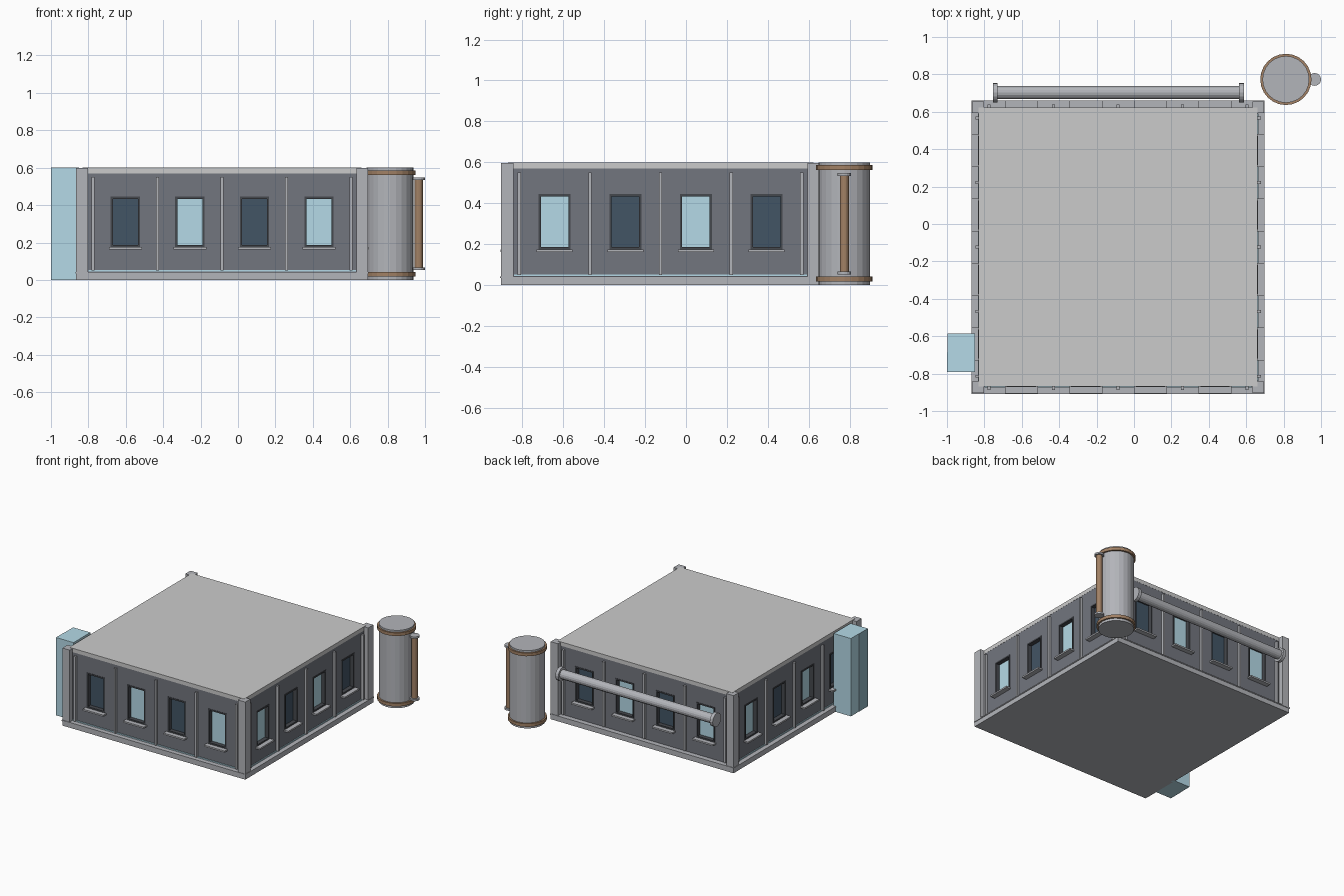
import bpy, bmesh, math
from mathutils import Matrix, Vector

if "Cube" in bpy.data.objects:
    bpy.data.objects.remove(bpy.data.objects["Cube"])

CENTRE = Vector((-0.085, -0.124, 0))
BARS = [-0.69, -0.345, 0, 0.345, 0.69]
WINDOWS = [-0.5175, -0.1725, 0.1725, 0.5175]
HALF_W, Z0, Z1 = 0.078, 0.175, 0.445
WALL, INNER = 0.745, 0.712


def material(name, rgb):
    m = bpy.data.materials.new(name)
    m.diffuse_color = (*rgb, 1)
    m.use_nodes = True
    m.node_tree.nodes["Principled BSDF"].inputs["Base Color"].default_value = m.diffuse_color
    return m


WALL_M = material("slate", (0.17, 0.18, 0.21))
TRIM_M = material("pale_metal", (0.45, 0.46, 0.49))
FRAME_M = material("charcoal", (0.06, 0.065, 0.075))
LIGHT_M = material("light_glass", (0.46, 0.70, 0.80))
SHADE_M = material("shaded_glass", (0.28, 0.47, 0.55))
DARK_M = material("dark_glass", (0.055, 0.09, 0.13))
COPPER_M = material("copper", (0.36, 0.22, 0.13))


def finish(name, bm, mat=None):
    me = bpy.data.meshes.new(name)
    bm.to_mesh(me)
    bm.free()
    ob = bpy.data.objects.new(name, me)
    bpy.context.collection.objects.link(ob)
    if mat:
        me.materials.append(mat)
    return ob


def boxes(name, spans, mat=None, xf=Matrix()):
    """One object made of boxes given as (x0, x1, y0, y1, z0, z1)."""
    bm = bmesh.new()
    for x0, x1, y0, y1, z0, z1 in spans:
        m = Matrix.Translation(((x0 + x1) / 2, (y0 + y1) / 2, (z0 + z1) / 2))
        m = m @ Matrix.Diagonal((x1 - x0, y1 - y0, z1 - z0, 1))
        bmesh.ops.create_cube(bm, size=1, matrix=xf @ m)
    return finish(name, bm, mat)


def cylinder(name, a, b, r, mat=None, sides=24):
    a, b = Vector(a), Vector(b)
    bm = bmesh.new()
    m = Matrix.Translation((a + b) / 2) @ (b - a).to_track_quat('Z', 'Y').to_matrix().to_4x4()
    bmesh.ops.create_cone(bm, cap_ends=True, segments=sides, radius1=r, radius2=r,
                          depth=(b - a).length, matrix=m)
    return finish(name, bm, mat)


def square(name, half, z0, z1, mat=None):
    return boxes(name, [(-half, half, -half, half, z0, z1)], mat, Matrix.Translation(CENTRE))


# Stacked floor, core and roof
square("base_slab", 0.780, 0.0, 0.035, TRIM_M)
square("base_ledge", 0.784, 0.035, 0.043, TRIM_M)
square("inner_core", 0.705, 0.04, 0.57, WALL_M)
square("roof_slab", 0.746, 0.57, 0.60)

# Four identical walls, with the glass order alternating round the building
for i, side in enumerate(("front", "right", "back", "left")):
    xf = Matrix.Translation(CENTRE) @ Matrix.Rotation(i * math.pi / 2, 4, 'Z')
    edges = [-0.74] + [e for w in WINDOWS for e in (w - HALF_W, w + HALF_W)] + [0.74]
    wall = [(-0.74, 0.74, -WALL, -INNER, 0.04, Z0), (-0.74, 0.74, -WALL, -INNER, Z1, 0.57)]
    wall += [(edges[k], edges[k + 1], -WALL, -INNER, Z0, Z1) for k in range(0, 10, 2)]
    boxes(side + "_wall", wall, WALL_M, xf)
    boxes(side + "_wall_bars",
          [(b - 0.008, b + 0.008, -0.763, -WALL, 0.05, 0.55) for b in BARS], TRIM_M, xf)
    boxes(side + "_sills",
          [(w - 0.088, w + 0.088, -0.783, -0.72, 0.163, Z0) for w in WINDOWS], TRIM_M, xf)
    frames = []
    for w in WINDOWS:
        l, r, t = w - HALF_W, w + HALF_W, 0.011
        frames += [(l, l + t, -0.748, -INNER, Z0, Z1), (r - t, r, -0.748, -INNER, Z0, Z1),
                   (l + t, r - t, -0.748, -INNER, Z0, Z0 + t),
                   (l + t, r - t, -0.748, -INNER, Z1 - t, Z1)]
    boxes(side + "_window_frames", frames, FRAME_M, xf)
    for k, w in enumerate(WINDOWS):
        boxes(f"{side}_glass_{k + 1}", [(w - 0.067, w + 0.067, -0.716, -0.70, Z0 + 0.01, Z1 - 0.01)],
              LIGHT_M if (i + k) % 2 else DARK_M, xf)
    # corner post at the left end of each wall
    boxes(side + "_corner_post", [(-0.780, -0.718, -0.780, -0.718, 0.04, 0.598)], TRIM_M, xf)
    if side != "back":
        boxes(side + "_light_strip", [(-0.715, 0.715, -0.750, -WALL, 0.044, 0.053)], LIGHT_M, xf)

# Glass lift shaft on the left side
boxes("lift_shaft", [(-0.997, -0.85, -0.79, -0.585, 0, 0.6)], LIGHT_M)
boxes("lift_door_panel", [(-0.999, -0.996, -0.79, -0.692, 0.0, 0.6)], SHADE_M)
boxes("lift_door_seam", [(-1.0, -0.996, -0.692, -0.685, 0.0, 0.6)], LIGHT_M)

# Upright tank with copper bands
TX, TY = 0.812, 0.773
cylinder("tank_body", (TX, TY, 0), (TX, TY, 0.6), 0.125, TRIM_M)
for name, z in (("lower", 0.018), ("upper", 0.562)):
    cylinder(f"tank_{name}_band", (TX, TY, z), (TX, TY, z + 0.024), 0.137, COPPER_M)

# Copper side pipe with flanges
PX = 0.966
cylinder("side_pipe", (PX, TY, 0.055), (PX, TY, 0.545), 0.022, COPPER_M, 16)
for name, z in (("lower", 0.052), ("upper", 0.534)):
    cylinder(f"side_pipe_{name}_flange", (PX, TY, z), (PX, TY, z + 0.014), 0.034, TRIM_M, 16)

# Horizontal pipe along the back
cylinder("back_pipe", (-0.74, 0.702, 0.4), (0.58, 0.702, 0.4), 0.035, TRIM_M, 16)
for name, x in (("left", -0.755), ("right", 0.562)):
    cylinder(f"back_pipe_{name}_flange", (x, 0.702, 0.4), (x + 0.025, 0.702, 0.4), 0.052, TRIM_M, 16)
